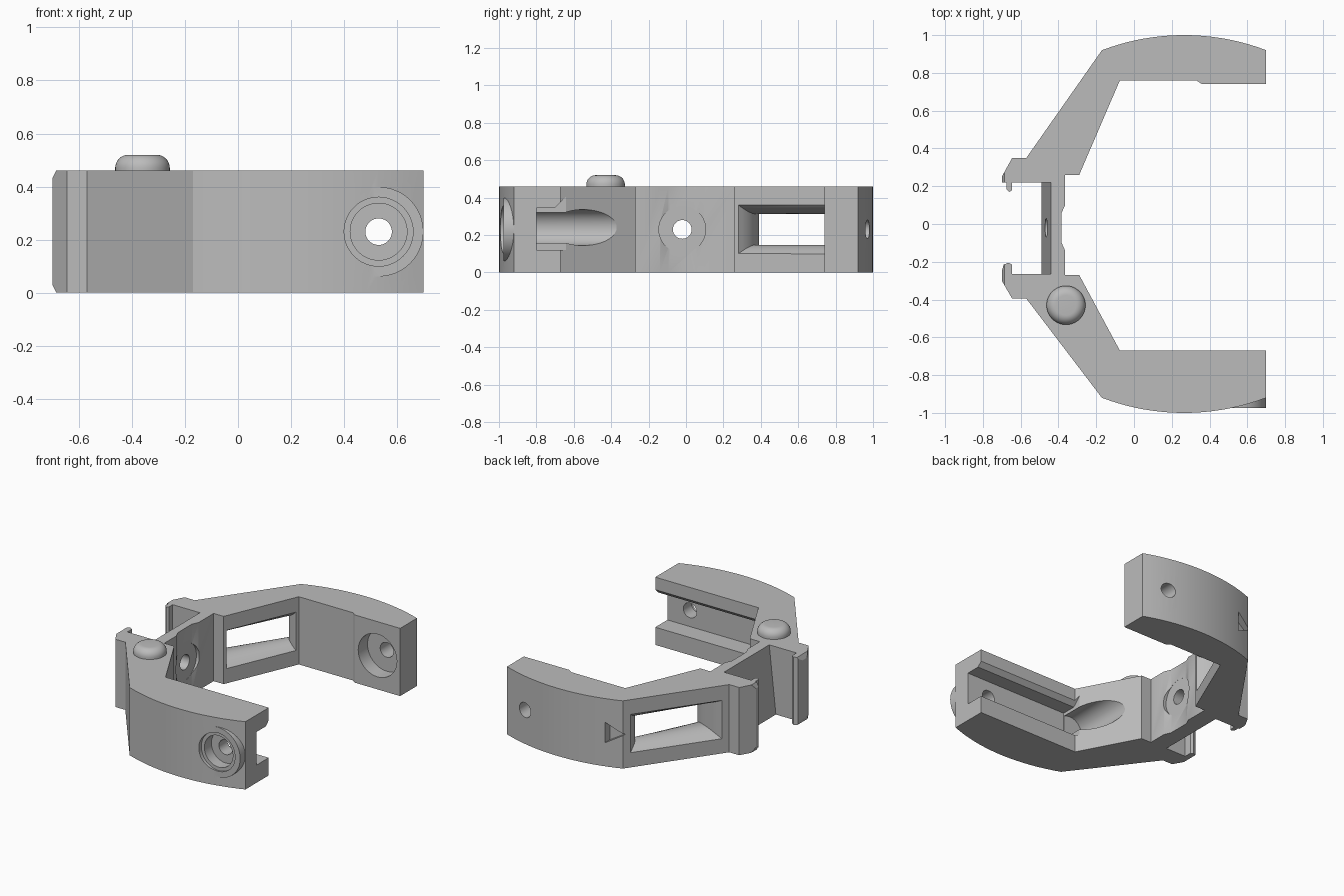
import bpy, bmesh, math
from mathutils import Vector

if "Cube" in bpy.data.objects:
    bpy.data.objects.remove(bpy.data.objects["Cube"])

grey = bpy.data.materials.new("plain_grey")
grey.use_nodes = True
colour = (0.5, 0.5, 0.5, 1)
grey.diffuse_color = colour
grey.node_tree.nodes["Principled BSDF"].inputs["Base Color"].default_value = colour

H, MID, HOLE_X = 0.46, 0.23, 0.53


def loft(name, sections):
    """Closed solid through matching rings of points."""
    bm = bmesh.new()
    rings = [[bm.verts.new(p) for p in ring] for ring in sections]
    n = len(rings[0])
    for a, b in zip(rings, rings[1:]):
        for i in range(n):
            j = (i + 1) % n
            bm.faces.new((a[i], a[j], b[j], b[i]))
    bm.faces.new(rings[0])
    bm.faces.new(rings[-1][::-1])
    bmesh.ops.recalc_face_normals(bm, faces=bm.faces[:])
    mesh = bpy.data.meshes.new(name)
    bm.to_mesh(mesh)
    bm.free()
    ob = bpy.data.objects.new(name, mesh)
    bpy.context.collection.objects.link(ob)
    mesh.materials.append(grey)
    return ob


def prism(name, points, move):
    move = Vector(move)
    points = [Vector(p) for p in points]
    return loft(name, [points, [p + move for p in points]])


def rod(name, start, end, r, n=48):
    """Cylinder between two points on the x or y axis direction."""
    start, end = Vector(start), Vector(end)
    side = (end - start).normalized().cross(Vector((0, 0, 1)))
    ring = [start + r * (side * math.cos(t) + Vector((0, 0, math.sin(t))))
            for t in (math.tau * i / n for i in range(n))]
    return prism(name, ring, end - start)


def combine(target, tool, operation="DIFFERENCE"):
    mod = target.modifiers.new("cut", "BOOLEAN")
    mod.operation, mod.object, mod.solver = operation, tool, "EXACT"
    bpy.context.view_layer.objects.active = target
    bpy.ops.object.modifier_apply(modifier=mod.name)
    bpy.data.objects.remove(tool)


def arc(sign, steps=20):
    """Bowed outer edge of an arm, from the tip to the elbow."""
    cx, half, rise = 0.265, 0.435, 0.08
    radius = (half ** 2 + rise ** 2) / (2 * rise)
    xs = [cx + half * (1 - 2 * i / steps) for i in range(steps + 1)]
    return [(x, sign * (1 - radius + math.sqrt(radius ** 2 - (x - cx) ** 2))) for x in xs]


# Bracket body: two arms, clip hooks and the bridge
back_arm = arc(1) + [(-0.57, 0.35), (-0.645, 0.35), (-0.7, 0.25), (-0.7, 0.22),
                     (-0.675, 0.22), (-0.675, 0.185), (-0.66, 0.17), (-0.645, 0.18),
                     (-0.645, 0.22), (-0.49, 0.22)]
front_arm = [(-0.49, -0.265), (-0.645, -0.265), (-0.645, -0.215), (-0.665, -0.205),
             (-0.69, -0.215), (-0.7, -0.25), (-0.7, -0.3), (-0.645, -0.395),
             (-0.57, -0.395)] + arc(-1)[::-1]
inside = [(0.7, -0.67), (-0.075, -0.67), (-0.29, -0.27), (-0.365, -0.27),
          (-0.365, -0.14), (-0.385, -0.095), (-0.385, 0.055), (-0.365, 0.1),
          (-0.365, 0.26), (-0.29, 0.26), (-0.075, 0.76), (0.33, 0.76),
          (0.36, 0.74), (0.7, 0.74)]
body = prism("bracket_body", [(x, y, 0) for x, y in back_arm + front_arm + inside], (0, 0, H))

# Sloped rear of the bridge
combine(body, prism("bridge_slope", [(-0.49, -0.265, 0), (-0.44, -0.265, H),
                                     (-0.44, -0.265, 0.6), (-0.55, -0.265, 0.6),
                                     (-0.55, -0.265, 0)], (0, 0.485, 0)))

# Bevelled top and bottom corners of the hooks
for z, d in ((0, 1), (H, -1)):
    combine(body, prism("hook_bevel", [(-0.72, -0.5, z + 0.07 * d), (-0.68, -0.5, z - 0.01 * d),
                                       (-0.72, -0.5, z - 0.01 * d)], (0, 1, 0)))

# Bridge screw hole with its shallow seat
combine(body, rod("bridge_hole", (-0.6, -0.02, MID), (-0.2, -0.02, MID), 0.05))
combine(body, rod("bridge_seat", (-0.386, -0.02, MID), (-0.3, -0.02, MID), 0.125))

# Flared window through the back arm
window = []
for i in range(-7, 8):
    t = i / 6
    s = (t + 1) / 2
    flare = t * t
    hz = 0.083 + 0.047 * flare
    low = Vector((-0.281, 0.28, 0)).lerp(Vector((-0.542, 0.39, 0)), s)
    high = Vector((-0.084, 0.74, 0)).lerp(Vector((-0.198, 0.88, 0)), s)
    along = (high - low).normalized() * 0.04 * (1 - flare)
    low, high = low + along, high - along
    window.append([(p.x, p.y, MID + k * hz) for p, k in
                   ((low, -1), (high, -1), (high, 1), (low, 1))])
combine(body, loft("window_cutter", window))

# Small pointed notch by the back elbow
combine(body, prism("notch_cutter", [(-0.18, 0.88, MID), (-0.06, 0.9, MID + 0.07),
                                     (-0.06, 0.9, MID - 0.07)], (0, 0.15, 0)))

# Back arm screw hole and inner seat
combine(body, rod("back_hole", (HOLE_X, 0.6, MID), (HOLE_X, 1.1, MID), 0.05))
combine(body, rod("back_seat", (HOLE_X, 0.7, MID), (HOLE_X, 0.84, MID), 0.145))

# Round boss on the front arm
combine(body, rod("front_boss", (HOLE_X, -0.975, MID), (HOLE_X, -0.85, MID), 0.169), "UNION")

# Long slot inside the front arm, running into a round bore
slot = [(-0.8, 0.12), (-0.8, 0.345), (-0.7, 0.345), (-0.67, 0.375), (-0.6, 0.445), (-0.6, 0.12)]
combine(body, prism("slot_cutter", [(-0.09, y, z) for y, z in slot], (0.9, 0, 0)))
combine(body, rod("bore_cutter", (-0.14, -0.798, 0.24), (-0.14, -0.2, 0.24), 0.096))

# Front arm screw hole and stepped outer seat
combine(body, rod("front_hole", (HOLE_X, -1.1, MID), (HOLE_X, -0.7, MID), 0.05))
combine(body, rod("front_seat", (HOLE_X, -1.1, MID), (HOLE_X, -0.89, MID), 0.107))
combine(body, rod("front_seat_rim", (HOLE_X, -1.1, MID), (HOLE_X, -0.965, MID), 0.13))

# Rounded button on top
profile = [(0.103, H - 0.02), (0.103, H + 0.01)]
profile += [(0.053 + 0.05 * math.cos(a), H + 0.01 + 0.05 * math.sin(a))
            for a in (math.pi / 2 * i / 8 for i in range(1, 9))]
button = loft("top_button", [[(-0.36 + r * math.cos(t), -0.43 + r * math.sin(t), z)
                              for t in (math.tau * i / 40 for i in range(40))]
                             for r, z in profile])

# Smooth curves, sharp edges
for ob in (body, button):
    bpy.ops.object.select_all(action="DESELECT")
    ob.select_set(True)
    bpy.context.view_layer.objects.active = ob
    bpy.ops.object.shade_smooth_by_angle(angle=math.radians(25))
